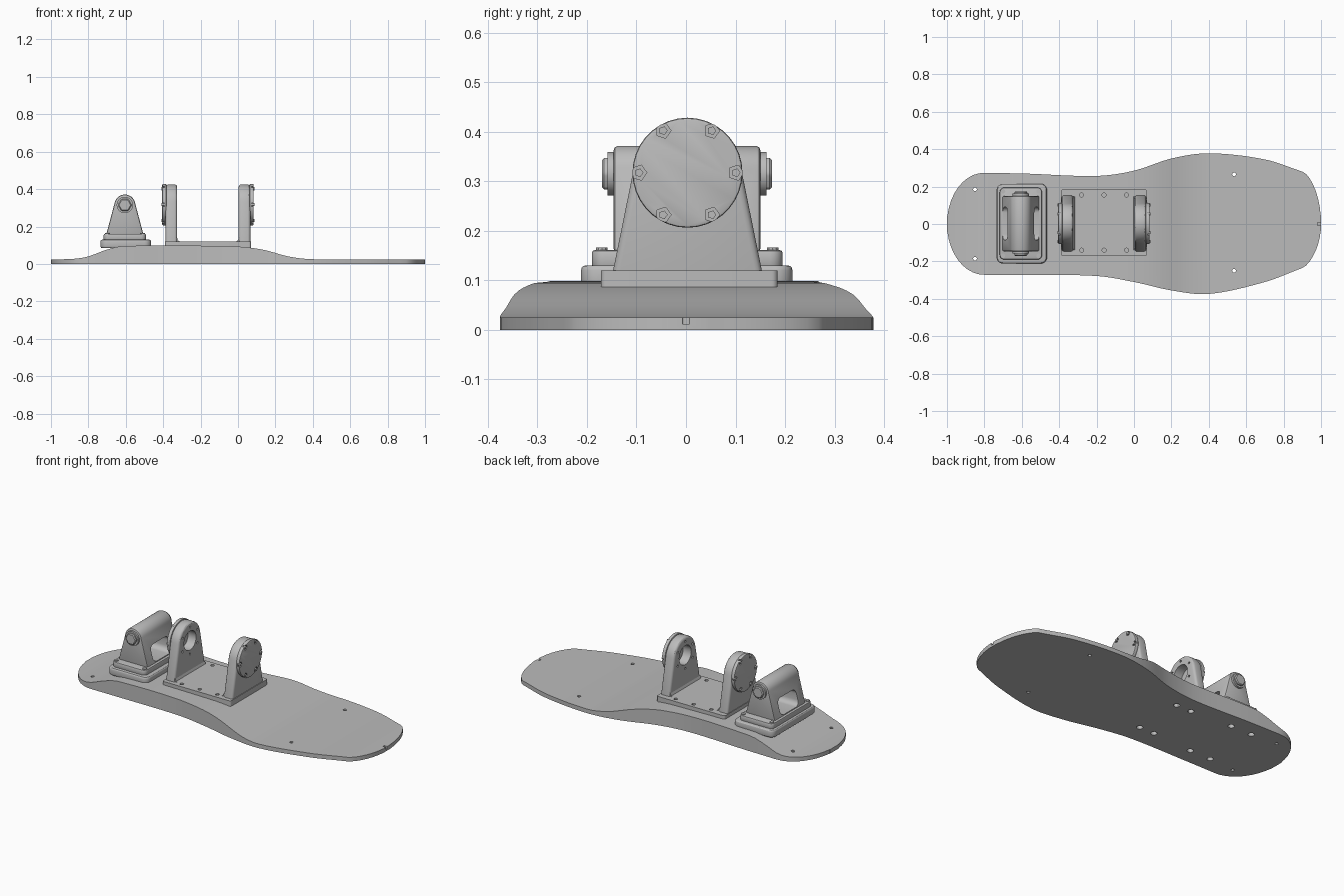
import bpy, bmesh, math
from math import cos, sin, pi, sqrt

if "Cube" in bpy.data.objects:
    bpy.data.objects.remove(bpy.data.objects["Cube"], do_unlink=True)

grey = bpy.data.materials.new("plain grey")
grey.use_nodes = True
tone = (0.5, 0.5, 0.5, 1)
grey.diffuse_color = tone
grey.node_tree.nodes["Principled BSDF"].inputs["Base Color"].default_value = tone


def finish(name, bm):
    bmesh.ops.recalc_face_normals(bm, faces=bm.faces)
    mesh = bpy.data.meshes.new(name)
    bm.to_mesh(mesh)
    bm.free()
    mesh.materials.append(grey)
    obj = bpy.data.objects.new(name, mesh)
    bpy.context.collection.objects.link(obj)
    return obj


def activate(obj):
    bpy.ops.object.select_all(action='DESELECT')
    obj.select_set(True)
    bpy.context.view_layer.objects.active = obj


def prism(name, outline, axis, a, b):
    """Extrude a 2D outline along an axis, from a to b."""
    place = {'x': lambda u, v, d: (d, u, v),
             'y': lambda u, v, d: (u, d, v),
             'z': lambda u, v, d: (u, v, d)}[axis]
    bm = bmesh.new()
    low, high = ([bm.verts.new(place(u, v, d)) for u, v in outline] for d in (a, b))
    bm.faces.new(low)
    bm.faces.new(high)
    for i in range(len(low)):
        bm.faces.new((low[i - 1], low[i], high[i], high[i - 1]))
    return finish(name, bm)


def arc(u, v, r, start=0, end=2 * pi, n=28, closed=True):
    steps = n if closed else n - 1
    return [(u + r * cos(start + (end - start) * i / steps),
             v + r * sin(start + (end - start) * i / steps)) for i in range(n)]


def round_rect(u0, u1, v0, v1, r):
    corners = [(u1 - r, v1 - r), (u0 + r, v1 - r), (u0 + r, v0 + r), (u1 - r, v0 + r)]
    return [p for k, (u, v) in enumerate(corners)
            for p in arc(u, v, r, k * pi / 2, (k + 1) * pi / 2, 6, False)]


def arch(u, v, r, half_base, base):
    """Tapered plate outline with a round top."""
    return [(u - half_base, base), (u + half_base, base)] + arc(u, v, r, 0.15, pi - 0.15, 20, False)


def cut(obj, cutters):
    activate(obj)
    for c in cutters:
        mod = obj.modifiers.new("cut", 'BOOLEAN')
        mod.operation, mod.solver, mod.object = 'DIFFERENCE', 'EXACT', c
        bpy.ops.object.modifier_apply(modifier=mod.name)
        bpy.data.objects.remove(c, do_unlink=True)


def soften(obj, width, segments=3):
    activate(obj)
    mod = obj.modifiers.new("bevel", 'BEVEL')
    mod.width, mod.segments, mod.limit_method = width, segments, 'ANGLE'
    mod.angle_limit = math.radians(50)
    bpy.ops.object.modifier_apply(modifier=mod.name)


def hole(x, y, r, a, b):
    return prism("hole_cutter", arc(x, y, r, n=12), 'z', a, b)


def curve(keys, x):
    """Smooth interpolation through (x, value) keys."""
    def slope(i):
        if i in (0, len(keys) - 1):
            return 0
        p, q = keys[i - 1], keys[i + 1]
        return (q[1] - p[1]) / (q[0] - p[0])
    for i in range(len(keys) - 1):
        (x0, y0), (x1, y1) = keys[i], keys[i + 1]
        if x <= x1:
            h = x1 - x0
            t = (x - x0) / h
            return (y0 * (1 + 2 * t) * (1 - t) ** 2 + y1 * t * t * (3 - 2 * t)
                    + h * t * (1 - t) * (slope(i) * (1 - t) - slope(i + 1) * t))
    return keys[-1][1]


# Sole: footprint outline with a raised heel half
stations = (-1, -.6, -.2, 0, .2, .4, .7, .9, 1)
left_edge = list(zip(stations, (.275, .27, .257, .285, .35, .378, .345, .28, .25)))
right_edge = list(zip(stations, (.272, .272, .278, .31, .355, .374, .31, .235, .2)))
rise = [(-1, .025), (-.88, .027), (-.8, .04), (-.72, .07), (-.62, .095), (-.05, .095),
        (.08, .085), (.16, .07), (.26, .042), (.36, .027), (.45, .025), (1, .025)]


def end_round(x):
    t = max((-.8 - x) / .2, (x - .9) / .1, 0)
    return max(sqrt(max(1 - t * t, 0)), .16)


xs = [-.8 - .2 * cos(i * pi / 20) for i in range(10)]
xs += [-.8 + 1.7 * i / 48 for i in range(49)]
xs += [.9 + .1 * sin(i * pi / 16) for i in range(1, 9)]
bm = bmesh.new()
rings = []
for x in xs:
    l, r, z = curve(left_edge, x) * end_round(x), -curve(right_edge, x) * end_round(x), curve(rise, x)
    rings.append([bm.verts.new(p) for p in ((x, r, 0), (x, l, 0), (x, l, z), (x, r, z))])
for p, q in zip(rings, rings[1:]):
    for i in range(4):
        bm.faces.new((p[i - 1], p[i], q[i], q[i - 1]))
bm.faces.new(rings[0])
bm.faces.new(rings[-1])
sole = finish("sole", bm)
cutters = [hole(x, y, .01, -.1, .2) for x, y in
           ((-.85, .185), (-.85, -.185), (.535, .265), (.535, -.25))]
cutters += [hole(x, side * y, .018, -.1, .07) for side in (-1, 1)
            for x, y in ((-.17, .155), (-.27, .155), (-.54, .172), (-.68, .172))]
cutters.append(prism("notch_cutter", round_rect(.98, 1.1, -.007, .007, .003), 'z', .012, .1))
cut(sole, cutters)

# U bracket: base plate with six screw holes
plate = prism("bracket_plate", round_rect(-.39, .07, -.172, .185, .012), 'z', .084, .12)
cut(plate, [hole(x, y, .011, .1, .2) for x in (-.28, -.16, -.04) for y in (-.14, .155)])

# U bracket: two uprights with bearing bores and outer cover discs
mid, axle = .003, .317
for name, inner, outer, way in (("heel_side", -.325, -.387, -1), ("toe_side", .003, .066, 1)):
    upright = prism(name + "_upright", arch(mid, axle, .108, .157, .086), 'x', inner, outer)
    soften(upright, .014)
    bores = [prism("bore_cutter", arc(mid, axle, .058), 'x', inner - way * .05, outer - way * .008)]
    bores += [prism("screw_cutter", arc(u, v, .007, n=8), 'x', inner - way * .05, inner + way * .03)
              for u, v in arc(mid, axle, .082, pi / 6, 13 * pi / 6, 6)]
    cut(upright, bores)
    foot = prism(name + "_fillet", [(inner, .118), (inner - way * .018, .118), (inner - way * .006, .124),
                                    (inner, .138), (inner + way * .01, .138), (inner + way * .01, .118)],
                 'y', -.14, .146)
    disc = prism(name + "_cover", arc(mid, axle, .111, n=36), 'x', outer - way * .004, outer + way * .018)
    soften(disc, .005, 2)
    cut(disc, [prism("bolt_cutter", arc(u, v, .016, n=5), 'x', outer + way * .006, outer + way * .06)
               for u, v in arc(mid, axle, .098, n=6)])
    for u, v in arc(mid, axle, .098, n=6):
        prism(name + "_bolt", arc(u, v, .009, n=5), 'x', outer + way * .004, outer + way * .022)

# Heel mount: stepped base
base = prism("mount_base", round_rect(-.735, -.465, -.212, .215, .035), 'z', .084, .13)
soften(base, .01)
step = prism("mount_step", round_rect(-.718, -.492, -.19, .195, .025), 'z', .125, .161)
soften(step, .006, 2)

# Heel mount: tapered body with a cross window below the axle barrel
cx, cz = -.605, .315
body = prism("mount_body", arch(cx, cz, .056, .1, .155), 'y', -.146, .15)
soften(body, .008, 2)
cut(body, [prism("window_cutter", round_rect(-.085, .09, .166, .262, .03), 'x', -.9, -.3)])

# Axle bolts on both ends of the heel mount
for side, face in ((-1, -.146), (1, .15)):
    prism("axle_washer", arc(cx, cz, .044, n=20), 'y', face - side * .01, face + side * .012)
    bolt = prism("axle_bolt", arc(cx, cz, .037, n=6), 'y', face, face + side * .024)
    soften(bolt, .005, 1)

# Small screws at the corners of the heel mount
for x in (-.7, -.51):
    for y in (-.17, .175):
        prism("corner_screw", arc(x, y, .012, n=10), 'z', .15, .166)

# Smooth curved surfaces, keep hard edges
for obj in bpy.context.scene.objects:
    if obj.type == 'MESH':
        activate(obj)
        bpy.ops.object.shade_smooth_by_angle(angle=math.radians(30))
